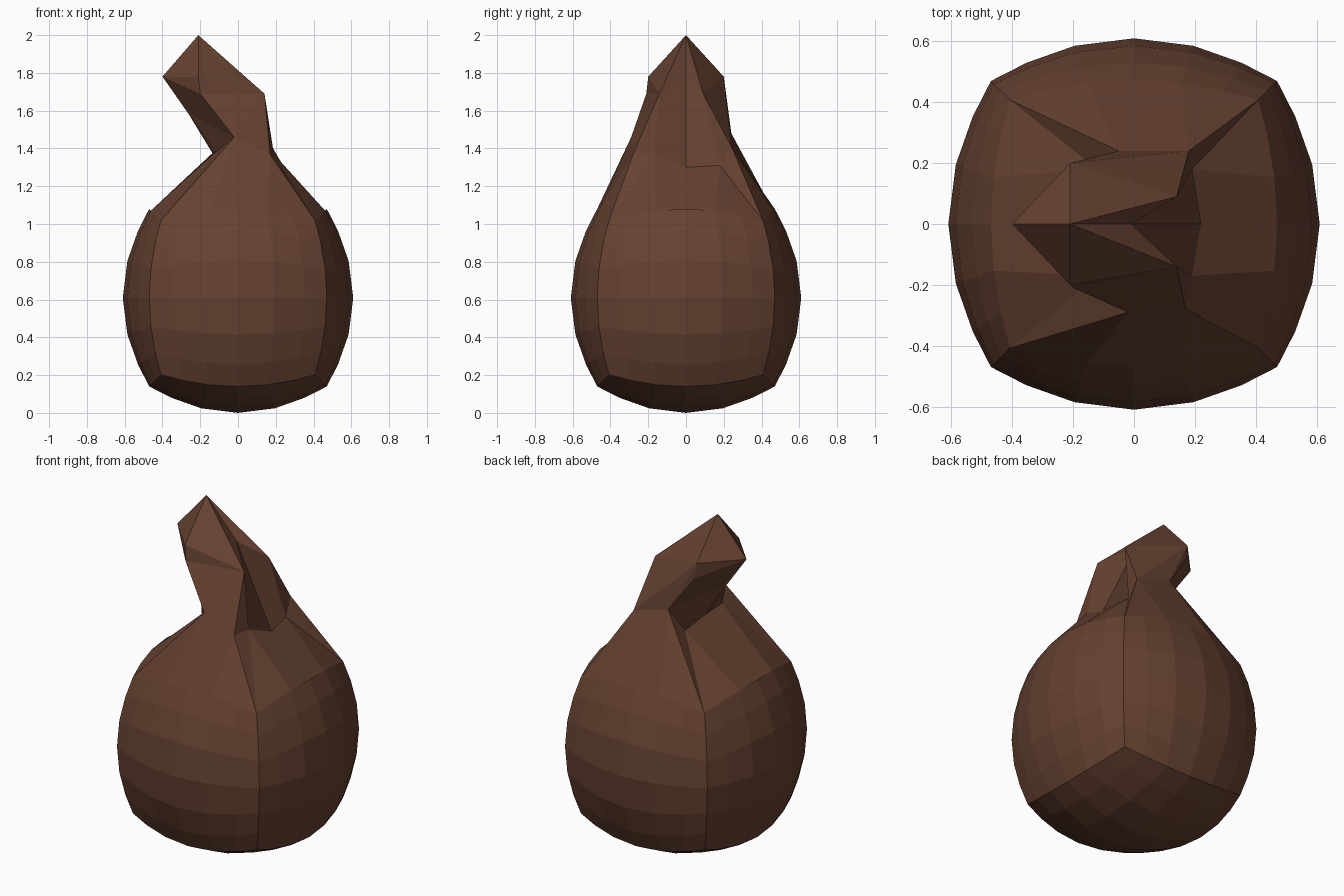
import bpy, bmesh
from mathutils import Vector

if "Cube" in bpy.data.objects:
    bpy.data.objects.remove(bpy.data.objects["Cube"])

CENTRE = Vector((0, 0, 0.61))
brown = bpy.data.materials.new("dark_brown_cloth")
brown.diffuse_color = (0.13, 0.053, 0.03, 1)
brown.use_nodes = True
brown.node_tree.nodes["Principled BSDF"].inputs["Base Color"].default_value = brown.diffuse_color

# Full sack: cube grid partly rounded towards a sphere, open at the top
bm = bmesh.new()
bmesh.ops.create_cube(bm, size=2)
bmesh.ops.subdivide_edges(bm, edges=bm.edges[:], cuts=5, use_grid_fill=True)
lid = [f for f in bm.faces if f.calc_center_median().z > 0.99]
bmesh.ops.delete(bm, geom=lid, context='FACES')
rim = {}
for v in bm.verts:
    p = v.co.copy()
    v.co = CENTRE + p * 0.132 + p.normalized() * 0.478
    if p.z > 0.99:
        rim[(round(p.x * 3), round(p.y * 3))] = v


def point(x, y, z):
    return bm.verts.new((x, y, z))


def face(*verts):
    bm.faces.new(verts)


# Pinched ring of the neck
right_f, right_m, right_b = point(0.19, -0.17, 1.37), point(0.22, 0, 1.30), point(0.19, 0.18, 1.31)
left_f, left_m, left_b = point(-0.12, -0.17, 1.38), point(-0.13, 0, 1.38), point(-0.12, 0.18, 1.35)
front_l, front_r = point(-0.02, -0.29, 1.46), point(0.17, -0.28, 1.37)
back_l, back_r = point(-0.05, 0.24, 1.48), point(0.18, 0.24, 1.41)

# Bent tip
tip, under = point(-0.21, 0, 2.0), point(-0.26, 0, 1.58)
west, east = point(-0.40, 0, 1.78), point(-0.01, 0, 1.78)
south, south_low = point(-0.21, -0.20, 1.78), point(-0.20, -0.21, 1.69)
north, north_low = point(-0.21, 0.20, 1.78), point(-0.20, 0.20, 1.69)
fold_f, fold_b = point(0.14, -0.14, 1.69), point(0.14, 0.09, 1.69)

# Folds, front half and back half
for side, low, fold, right, outer, inner, left in (
        (south, south_low, fold_f, right_f, front_r, front_l, left_f),
        (north, north_low, fold_b, right_b, back_r, back_l, left_b)):
    face(tip, west, side)
    face(tip, side, fold)
    face(tip, fold, east)
    face(west, low, side)
    face(east, fold, right, right_m)
    face(fold, outer, right)
    face(west, under, inner, low)
    face(under, left_m, left, inner)

# Sheets between the folds
face(south, south_low, fold_f)
face(south_low, front_l, fold_f)
face(front_l, front_r, fold_f)
face(north, fold_b, back_r)
face(north, back_r, back_l)
face(north, back_l, north_low)

# Shoulders: join the neck ring to the rim of the sack
face(right_b, right_m, right_f, *[rim[(3, y)] for y in (-1, 0, 1)])
face(left_f, left_m, left_b, *[rim[(-3, y)] for y in (1, 0, -1)])
face(front_r, front_l, *[rim[(x, -3)] for x in (-1, 0, 1)])
face(back_l, back_r, *[rim[(x, 3)] for x in (1, 0, -1)])
for a, b, sx, sy in ((right_f, front_r, 1, -1), (right_b, back_r, 1, 1),
                     (left_f, front_l, -1, -1), (left_b, back_l, -1, 1)):
    corner = rim[(3 * sx, 3 * sy)]
    face(b, rim[(sx, 3 * sy)], rim[(2 * sx, 3 * sy)], corner)
    face(a, b, corner)
    face(a, corner, rim[(3 * sx, 2 * sy)], rim[(3 * sx, sy)])

bmesh.ops.recalc_face_normals(bm, faces=bm.faces[:])
mesh = bpy.data.meshes.new("tied_sack")
bm.to_mesh(mesh)
bm.free()
mesh.materials.append(brown)
sack = bpy.data.objects.new("tied_sack", mesh)
bpy.context.collection.objects.link(sack)
